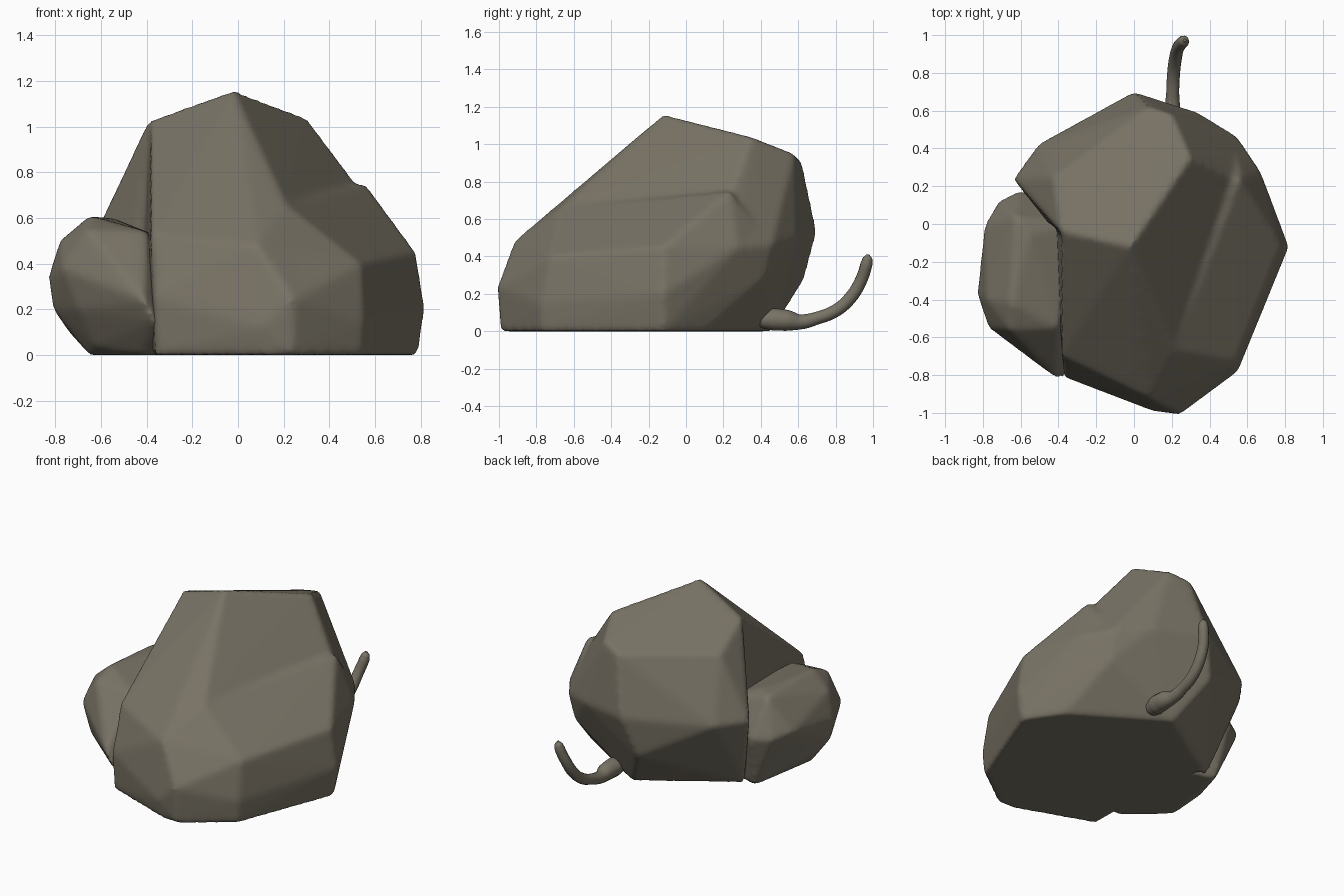
import bpy, bmesh

stone = bpy.data.materials.new("warm grey stone")
stone.diffuse_color = (0.19, 0.17, 0.13, 1)


def add_hull(bm, points):
    """Add one convex faceted lump to the mesh."""
    part = bmesh.new()
    for p in points:
        part.verts.new(p)
    bmesh.ops.convex_hull(part, input=part.verts)
    loose = [v for v in part.verts if not v.link_faces]
    bmesh.ops.delete(part, geom=loose, context='VERTS')
    bmesh.ops.recalc_face_normals(part, faces=part.faces)
    tmp = bpy.data.meshes.new("tmp")
    part.to_mesh(tmp)
    part.free()
    bm.from_mesh(tmp)
    bpy.data.meshes.remove(tmp)


def make_rock(name, hulls, voxel=0.018, smooth=7):
    """Fuse faceted lumps into one rock with softened edges."""
    bm = bmesh.new()
    for pts in hulls:
        add_hull(bm, pts)
    me = bpy.data.meshes.new(name)
    bm.to_mesh(me)
    bm.free()
    me.materials.append(stone)
    ob = bpy.data.objects.new(name, me)
    bpy.context.collection.objects.link(ob)
    rm = ob.modifiers.new("remesh", 'REMESH')
    rm.mode = 'VOXEL'
    rm.voxel_size = voxel
    rm.use_smooth_shade = True
    sm = ob.modifiers.new("soften", 'SMOOTH')
    sm.factor = 0.5
    sm.iterations = smooth
    return ob


# Footprint shared by the lumps
base = [(-0.36, -0.80, 0), (0.11, -0.97, 0), (0.24, -0.99, 0),
        (0.54, -0.77, 0), (0.79, -0.12, 0), (0.64, 0.10, 0)]

# Tall lump: crown, back ring, front face with its ridge
core = base + [
    (-0.02, -0.12, 1.16), (0.30, 0.35, 1.04), (0.20, 0.58, 0.95),
    (0.08, 0.62, 0.91), (-0.38, -0.04, 1.03), (-0.40, 0.20, 0.90),
    (0.57, 0.22, 0.68), (0.21, -0.67, 0.66), (-0.38, -0.70, 0.53),
    (0.00, 0.70, 0.53), (0.34, 0.59, 0.50), (0.55, 0.46, 0.46),
    (0.53, 0.42, 0.28), (0.67, 0.28, 0.45),
    (0.08, -0.92, 0.48), (0.24, -1.01, 0.24), (0.10, -0.99, 0.12),
    (-0.37, -0.81, 0.25), (-0.08, 0.63, 0.27),
    (-0.44, 0.10, 0), (0.07, 0.46, 0),
]
# Lower bench on the right
bench = base + [
    (0.56, 0.24, 0.75), (0.21, -0.67, 0.66), (0.78, -0.12, 0.45),
    (0.82, -0.12, 0.20), (0.54, -0.73, 0.40), (0.55, -0.78, 0.15),
    (0.24, -1.01, 0.24), (0.08, -0.92, 0.48), (0.67, 0.28, 0.45),
    (0.55, 0.44, 0.46), (0.53, 0.42, 0.28), (0.00, -0.60, 0.50),
    (0.20, 0.20, 0.70),
]
# Shoulder bulging out at the back left
shoulder = [
    (-0.64, 0.24, 0.50), (-0.51, 0.42, 0.50), (-0.44, 0.26, 0.23),
    (-0.43, 0.25, 0.90), (-0.39, -0.04, 1.03), (-0.08, 0.63, 0.27),
    (0.00, 0.70, 0.53), (0.08, 0.62, 0.91), (0.29, 0.34, 1.03),
    (-0.50, 0.09, 0), (0.06, 0.45, 0), (-0.45, 0.00, 0.55),
    (-0.44, 0.04, 0.82), (0.00, 0.00, 0),
]
make_rock("main_rock", [core, bench, shoulder])

# Smaller boulder leaning on the left side
make_rock("side_boulder", [[
    (-0.65, -0.42, 0.61), (-0.55, -0.05, 0.60), (-0.63, 0.04, 0.59),
    (-0.66, -0.56, 0.55), (-0.40, -0.55, 0.54), (-0.78, -0.40, 0.50),
    (-0.83, -0.37, 0.34), (-0.79, 0.00, 0.38), (-0.72, 0.12, 0.35),
    (-0.60, 0.18, 0.35), (-0.77, -0.55, 0.38), (-0.60, -0.67, 0.32),
    (-0.41, -0.82, 0.24), (-0.36, -0.81, 0.15), (-0.81, -0.37, 0.20),
    (-0.70, -0.56, 0.20), (-0.74, -0.25, 0.10), (-0.63, -0.50, 0.04),
    (-0.65, 0.10, 0.18), (-0.65, -0.40, 0), (-0.57, 0.09, 0),
    (-0.42, -0.62, 0), (-0.25, -0.60, 0), (-0.25, 0.00, 0),
    (-0.30, 0.00, 0.50),
]])

# Curled stem at the back, with a swollen root and rounded tip
path = [(0.20, 0.37, 0.06, 0.02), (0.20, 0.41, 0.062, 0.048),
        (0.205, 0.47, 0.063, 0.06), (0.21, 0.54, 0.058, 0.056),
        (0.205, 0.61, 0.05, 0.040), (0.205, 0.70, 0.07, 0.034),
        (0.21, 0.80, 0.11, 0.034), (0.22, 0.88, 0.18, 0.034),
        (0.235, 0.935, 0.27, 0.033), (0.26, 0.965, 0.36, 0.032),
        (0.265, 0.971, 0.39, 0.026), (0.267, 0.973, 0.41, 0.008)]
cu = bpy.data.curves.new("stem", 'CURVE')
cu.dimensions = '3D'
cu.bevel_depth = 1.0
cu.bevel_resolution = 4
cu.use_fill_caps = True
sp = cu.splines.new('BEZIER')
sp.resolution_u = 5
sp.bezier_points.add(len(path) - 1)
for bp, (x, y, z, r) in zip(sp.bezier_points, path):
    bp.co = (x, y, z)
    bp.radius = r
    bp.handle_left_type = bp.handle_right_type = 'AUTO'
cu.materials.append(stone)
stem = bpy.data.objects.new("stem", cu)
bpy.context.collection.objects.link(stem)
